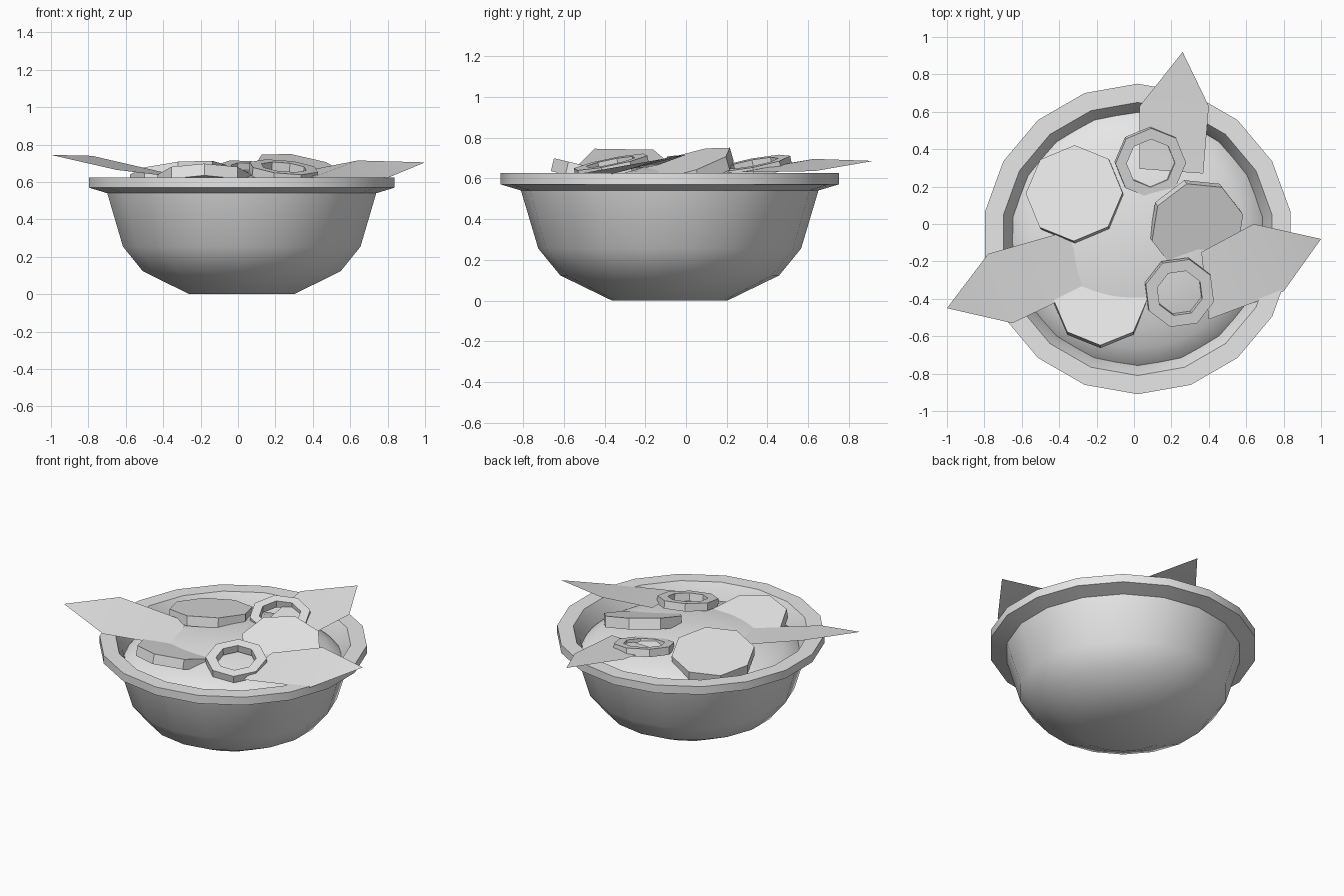
import bpy, bmesh, math
from mathutils import Vector, Matrix

if "Cube" in bpy.data.objects:
    bpy.data.objects.remove(bpy.data.objects["Cube"], do_unlink=True)

grey = bpy.data.materials.new("plain_grey")
grey.use_nodes = True
grey.diffuse_color = (0.8, 0.8, 0.8, 1)
grey.node_tree.nodes["Principled BSDF"].inputs["Base Color"].default_value = (0.8, 0.8, 0.8, 1)

CENTRE = Vector((0.02, -0.08, 0))


def finish(name, bm, location=(0, 0, 0), angle=30, recalc=True):
    """Turn a bmesh into a shaded, coloured object."""
    if recalc:
        bmesh.ops.recalc_face_normals(bm, faces=bm.faces)
    mesh = bpy.data.meshes.new(name)
    bm.to_mesh(mesh)
    bm.free()
    mesh.materials.append(grey)
    obj = bpy.data.objects.new(name, mesh)
    bpy.context.collection.objects.link(obj)
    obj.location = location
    bpy.ops.object.select_all(action='DESELECT')
    obj.select_set(True)
    bpy.context.view_layer.objects.active = obj
    bpy.ops.object.shade_smooth_by_angle(angle=math.radians(angle))
    return obj


def lathe(bm, profile, sides, phase=0.0, closed=False):
    """Revolve (radius, z) points about z; cap the ends unless closed."""
    rings = []
    for r, z in profile:
        rings.append([bm.verts.new((r * math.cos(phase + math.tau * i / sides),
                                    r * math.sin(phase + math.tau * i / sides), z))
                      for i in range(sides)])
    pairs = list(zip(rings, rings[1:]))
    if closed:
        pairs.append((rings[-1], rings[0]))
    for a, b in pairs:
        for i in range(sides):
            j = (i + 1) % sides
            bm.faces.new((a[i], a[j], b[j], b[i]))
    if not closed:
        bm.faces.new(rings[0])
        bm.faces.new(rings[-1])


# Bowl: outer wall, overhanging rim, inner wall
bm = bmesh.new()
lathe(bm, [(0.284, 0), (0.537, 0.123), (0.645, 0.255), (0.73, 0.54), (0.83, 0.57),
           (0.83, 0.625), (0.73, 0.625), (0.69, 0.55), (0.66, 0.45)],
      18, math.radians(10))
finish("bowl", bm, CENTRE)

# Domed filling
bm = bmesh.new()
steps = [math.radians(a) for a in (8, 20, 34, 48, 62, 76, 87)]
lathe(bm, [(0.705 * math.cos(a), 0.45 + 0.21 * math.sin(a)) for a in steps],
      36, math.radians(10))
finish("filling", bm, CENTRE, 60)


def slice_part(name, centre, radius, thickness, slope, phase=0, hole=0):
    """Eight-sided slice or ring whose top face sits at centre, tilted by slope."""
    bm = bmesh.new()
    if hole:
        profile = [(hole, -thickness), (radius, -thickness), (radius, 0), (hole, 0)]
    else:
        profile = [(radius, -thickness), (radius, 0)]
    lathe(bm, profile, 8, math.radians(phase), closed=bool(hole))
    normal = Vector((slope[0], slope[1], 1)).normalized()
    tilt = Vector((0, 0, 1)).rotation_difference(normal)
    bmesh.ops.transform(bm, matrix=tilt.to_matrix().to_4x4(), verts=bm.verts)
    finish(name, bm, centre)


# Round slices
slice_part("slice_right", (-0.32, 0.165, 0.665), 0.26, 0.065, (-0.10, 0.17))
slice_part("slice_front", (-0.18, -0.405, 0.64), 0.25, 0.065, (0, 0.24))
slice_part("slice_left", (0.34, -0.02, 0.67), 0.255, 0.07, (0.20, -0.29), 15)

# Small rings
slice_part("ring_back", (0.09, 0.325, 0.675), 0.19, 0.05, (0.12, -0.19), 0, 0.13)
slice_part("ring_front", (0.245, -0.37, 0.68), 0.19, 0.05, (0.10, -0.20), 30, 0.125)


def leaf(name, tip, side_a, side_b, base_a, base_b):
    """Thin pointed leaf: a triangular tip joined to a tapering blade."""
    bm = bmesh.new()
    t, a, b, c, d = [bm.verts.new(p) for p in (tip, side_a, side_b, base_a, base_b)]
    bm.faces.new((t, a, b))
    bm.faces.new((a, c, d, b))
    bmesh.ops.recalc_face_normals(bm, faces=bm.faces)
    bm.normal_update()
    if sum(f.normal.z for f in bm.faces) < 0:
        bmesh.ops.reverse_faces(bm, faces=bm.faces)
    finish(name, bm, angle=60, recalc=False)


# Leaves poking out over the rim
leaf("leaf_right", (-1.0, -0.45, 0.745), (-0.78, -0.16, 0.74), (-0.65, -0.53, 0.665),
     (-0.36, -0.04, 0.64), (-0.24, -0.335, 0.615))
leaf("leaf_left", (1.0, -0.08, 0.705), (0.64, 0.0, 0.715), (0.80, -0.36, 0.622),
     (0.36, -0.15, 0.66), (0.40, -0.51, 0.625))
leaf("leaf_back", (0.26, 0.92, 0.685), (0.03, 0.63, 0.695), (0.40, 0.63, 0.635),
     (0.03, 0.295, 0.64), (0.37, 0.27, 0.63))
